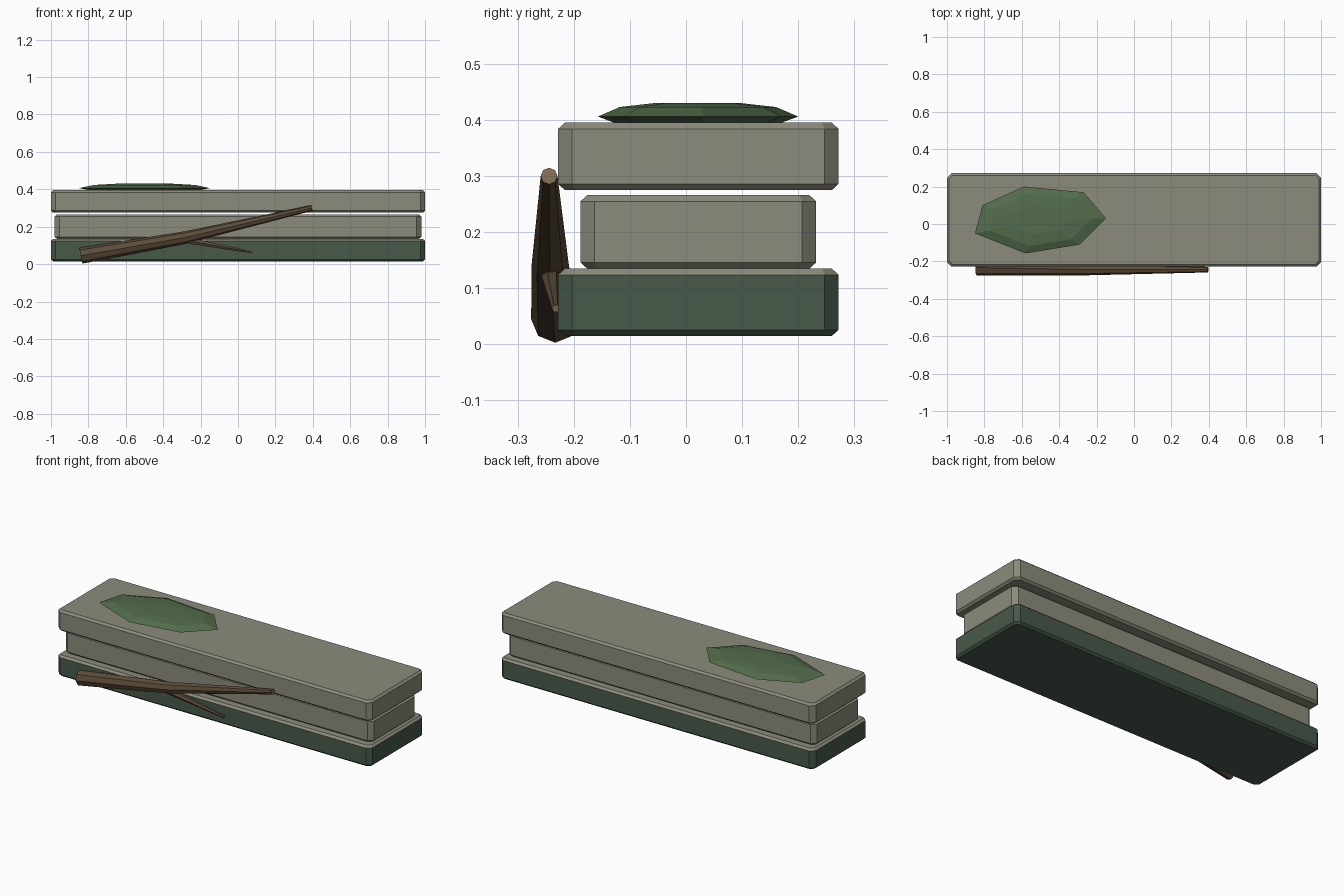
import bpy, bmesh
from math import cos, sin, tau
from mathutils import Vector

if "Cube" in bpy.data.objects:
    bpy.data.objects.remove(bpy.data.objects["Cube"])


def material(name, rgb):
    m = bpy.data.materials.new(name)
    m.diffuse_color = (*rgb, 1)
    m.use_nodes = True
    m.node_tree.nodes["Principled BSDF"].inputs["Base Color"].default_value = m.diffuse_color
    return m


STONE = material("stone", (0.26, 0.26, 0.20))
DAMP = material("damp_stone", (0.065, 0.10, 0.07))
MOSS = material("moss", (0.085, 0.15, 0.07))
BARK = material("bark", (0.11, 0.075, 0.042))
WOOD = material("cut_wood", (0.21, 0.15, 0.085))


def loft(name, rings, mats, choose=lambda n, cap: 0):
    """Skin a stack of equal-length rings, capping both ends."""
    bm = bmesh.new()
    vs = [[bm.verts.new(p) for p in r] for r in rings]
    n = len(vs[0])
    for a, b in zip(vs, vs[1:]):
        for i in range(n):
            bm.faces.new((a[i], a[(i + 1) % n], b[(i + 1) % n], b[i]))
    caps = [bm.faces.new(vs[0][::-1]), bm.faces.new(vs[-1])]
    bmesh.ops.recalc_face_normals(bm, faces=bm.faces[:])
    for f in bm.faces:
        f.material_index = choose(f.normal, f in caps)
    me = bpy.data.meshes.new(name)
    bm.to_mesh(me)
    bm.free()
    for m in mats:
        me.materials.append(m)
    ob = bpy.data.objects.new(name, me)
    bpy.context.collection.objects.link(ob)
    return ob


def slab(name, hx, y0, y1, z0, z1, mats, choose=lambda n, cap: 0):
    """Block with clipped corners and chamfered top and bottom rims."""
    cy, hy, c, e = (y0 + y1) / 2, (y1 - y0) / 2, 0.025, 0.012

    def ring(inset, z):
        x, y = hx - inset, hy - inset
        k = c - inset * 0.6
        pts = [(x, k - y), (x, y - k), (x - k, y), (k - x, y),
               (-x, y - k), (-x, k - y), (k - x, -y), (x - k, -y)]
        return [(px, cy + py, z) for px, py in pts]

    return loft(name, [ring(e, z0), ring(0, z0 + 0.011),
                       ring(0, z1 - 0.011), ring(e, z1)], mats, choose)


def branch(name, path, sides):
    """Tapered stick along (x, y, z, radius) points."""
    axis = (Vector(path[-1][:3]) - Vector(path[0][:3])).normalized()
    u = axis.cross(Vector((0, 0, 1))).normalized()
    v = u.cross(axis)
    rings = [[Vector((x, y, z)) + r * (u * cos(tau * i / sides) + v * sin(tau * i / sides))
              for i in range(sides)] for x, y, z, r in path]
    return loft(name, rings, [BARK, WOOD], lambda n, cap: int(cap))


# Stacked stone slabs, the lowest damp and green except on top
slab("bottom_slab", 1.0, -0.228, 0.272, 0.015, 0.135, [DAMP, STONE],
     lambda n, cap: int(n.z > 0.3))
slab("middle_slab", 0.98, -0.188, 0.232, 0.135, 0.266, [STONE])
slab("top_slab", 1.0, -0.228, 0.272, 0.275, 0.395, [STONE])

# Moss patch on the top slab
outline = [(-0.85, -0.05), (-0.58, -0.157), (-0.29, -0.11), (-0.15, 0.03),
           (-0.27, 0.17), (-0.59, 0.20), (-0.81, 0.10)]
mx, my = -0.5, 0.02
loft("moss_patch", [[(mx + (x - mx) * s, my + (y - my) * s, z) for x, y in outline]
                    for s, z in ((0.82, 0.394), (1, 0.406), (0.78, 0.423), (0.43, 0.43))],
     [MOSS])

# Fallen branch leaning on the front, with a side twig
branch("branch", [(-0.84, -0.233, 0.045, 0.043), (-0.28, -0.242, 0.143, 0.033),
                  (0.395, -0.244, 0.300, 0.015)], 8)
branch("twig", [(-0.36, -0.243, 0.142, 0.021), (0.075, -0.232, 0.064, 0.007)], 6)
